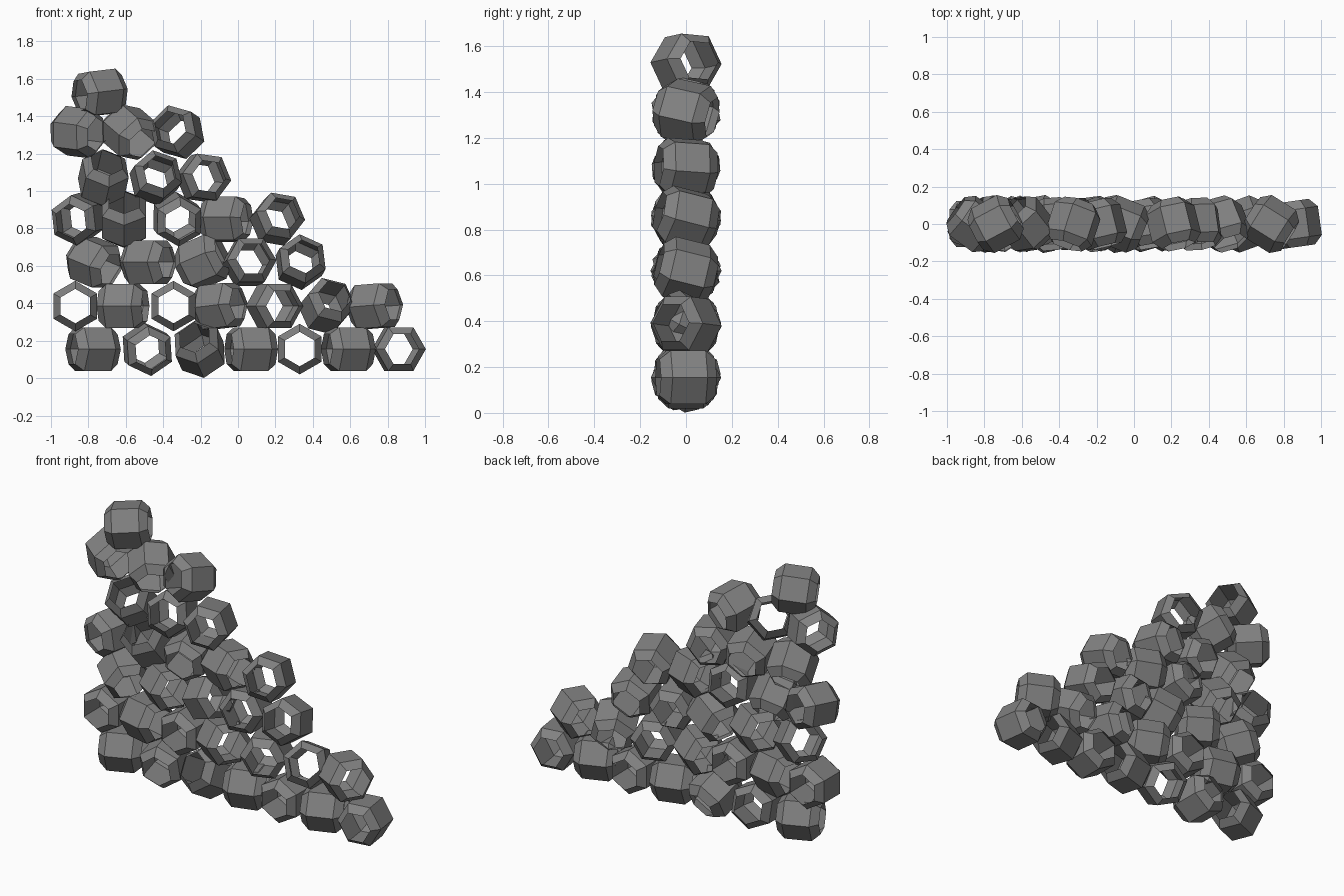
import bpy
from math import radians, cos, sin, pi
from mathutils import Matrix

if "Cube" in bpy.data.objects:
    bpy.data.objects.remove(bpy.data.objects["Cube"])

# Bead cross-section: (radius, position along axis), open at both ends
PROFILE = [(0.092, -0.123), (0.135, -0.077), (0.135, 0.077), (0.092, 0.123)]
SIDES = 6

# Dark grey finish
mat = bpy.data.materials.new("dark_grey")
mat.diffuse_color = (0.22, 0.22, 0.22, 1)
mat.use_nodes = True
mat.node_tree.nodes["Principled BSDF"].inputs["Base Color"].default_value = mat.diffuse_color

# Shared six-sided barrel shell with bevelled ends and an open hole
verts = [(r * cos(2 * pi * i / SIDES), y, r * sin(2 * pi * i / SIDES))
         for r, y in PROFILE for i in range(SIDES)]
faces = []
for k in range(len(PROFILE) - 1):
    for i in range(SIDES):
        j = (i + 1) % SIDES
        faces.append((k * SIDES + i, (k + 1) * SIDES + i,
                      (k + 1) * SIDES + j, k * SIDES + j))
mesh = bpy.data.meshes.new("hex_bead")
mesh.from_pydata(verts, [], faces)
mesh.materials.append(mat)
mesh.update()

# Stacked rows: height, then (x, yaw, tilt, roll) per bead
ROWS = [
    (0.155, [(-.775, 112, 0, 0), (-.485, 9, -8, 25), (-.205, -15, 30, 20), (.07, 106, 0, 0),
             (.33, 0, 0, 30), (.59, 110, 0, 0), (.86, 8, 0, 0)]),
    (0.385, [(-.87, 0, 0, 30), (-.615, 76, 0, 0), (-.345, 0, 0, 30), (-.1, 58, 6, 0),
             (.195, 20, 0, 0), (.475, 22, 25, 15), (.73, 58, 4, 0)]),
    (0.62, [(-.77, 52, -18, 0), (-.48, 58, 0, 0), (-.19, 70, 22, 10), (.06, 10, 8, 0),
            (.335, 8, 14, 25)]),
    (0.85, [(-.855, -18, -5, 25), (-.61, 0, 48, 30), (-.325, 8, -10, 30), (-.065, 68, 0, 5),
            (.21, 14, 14, 10)]),
    (1.07, [(-.72, 12, 42, 30), (-.44, 10, 15, 20), (-.185, 14, 4, 8)]),
    (1.315, [(-.855, 54, -6, 20), (-.58, 38, -28, 10), (-.325, -18, 12, 15)]),
    (1.525, [(-.74, 118, 6, 5)]),
]

n = 0
for z, row in ROWS:
    for x, yaw, tilt, roll in row:
        n += 1
        ob = bpy.data.objects.new(f"hex_bead_{n:02d}", mesh)
        ob.matrix_world = (Matrix.Translation((x, 0, z))
                           @ Matrix.Rotation(radians(yaw), 4, 'Z')
                           @ Matrix.Rotation(radians(-tilt), 4, 'X')
                           @ Matrix.Rotation(radians(roll), 4, 'Y'))
        bpy.context.collection.objects.link(ob)
